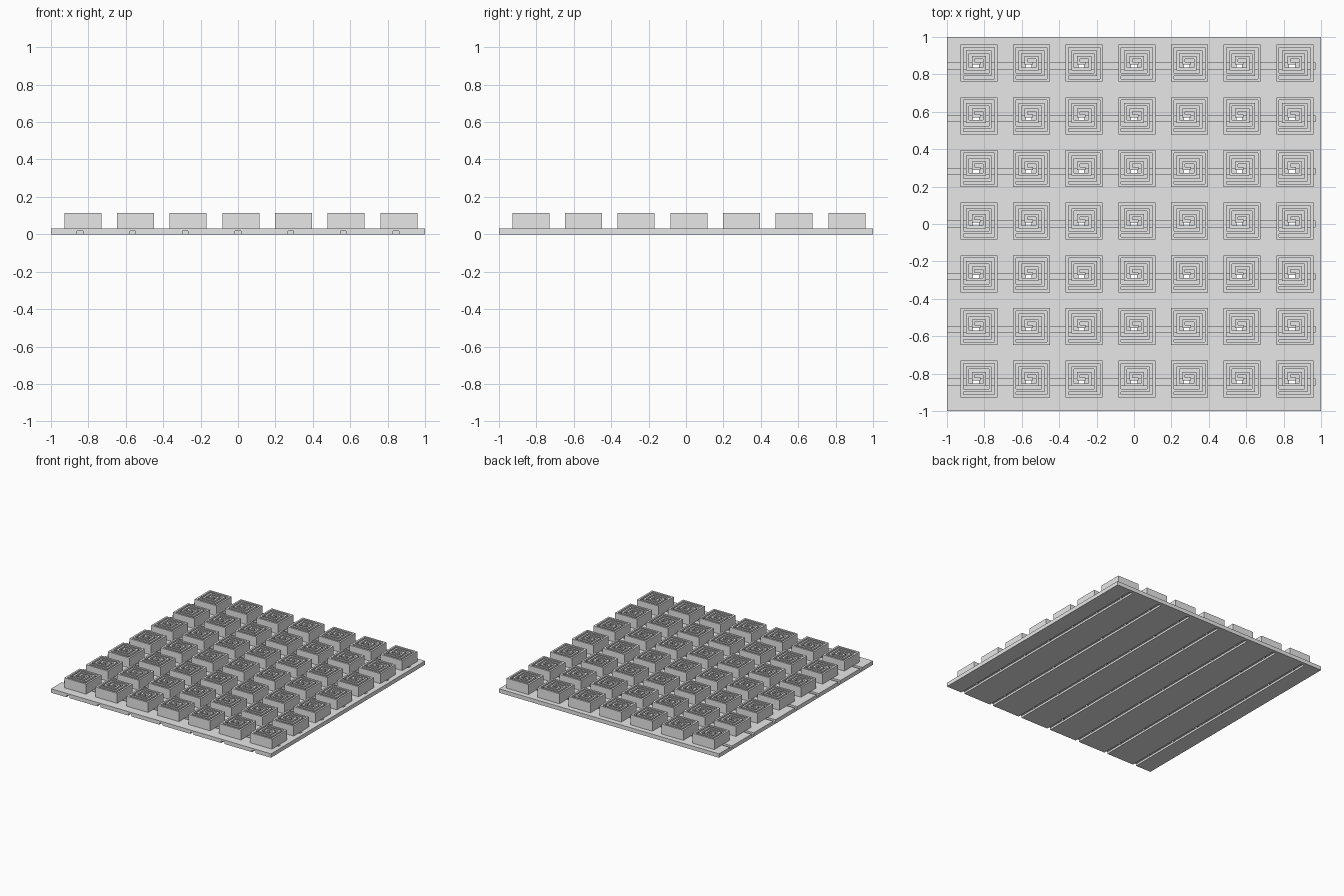
import bpy
import bmesh
from mathutils import Matrix, Vector

if "Cube" in bpy.data.objects:
    bpy.data.objects.remove(bpy.data.objects["Cube"])

U = 0.0152            # channel and wall width
PLATE_TOP = 0.032
BLOCK_TOP = 0.114
PITCH = 0.2815
STEPS = [i * PITCH for i in range(-3, 4)]

grey = bpy.data.materials.new("light_grey")
grey.diffuse_color = (0.8, 0.8, 0.8, 1)
grey.use_nodes = True
grey.node_tree.nodes["Principled BSDF"].inputs["Base Color"].default_value = grey.diffuse_color


def add_object(name, bm):
    mesh = bpy.data.meshes.new(name)
    bm.to_mesh(mesh)
    bm.free()
    mesh.materials.append(grey)
    obj = bpy.data.objects.new(name, mesh)
    bpy.context.collection.objects.link(obj)
    return obj


def add_box(bm, low, high):
    low, high = Vector(low), Vector(high)
    bmesh.ops.create_cube(bm, size=1, matrix=Matrix.Translation((low + high) / 2)
                          @ Matrix.Diagonal((*(high - low), 1)))


# Base plate
bm = bmesh.new()
add_box(bm, (-1, -1, 0), (1, 1, PLATE_TOP))
plate = add_object("base_plate", bm)

# Channels under the plate run in y, channels on top run in x
MID = PLATE_TOP / 2
bottom, top = bmesh.new(), bmesh.new()
for s in STEPS:
    add_box(bottom, (s - U, -1.1, -0.1), (s + U, 0.97, MID + 0.0004))
    add_box(top, (-1.1, s - U, MID - 0.0004), (0.97, s + U, 0.1))
for name, cutter_mesh in (("bottom_channel_cutter", bottom), ("top_channel_cutter", top)):
    cutter = add_object(name, cutter_mesh)
    cutter.hide_render = True
    cutter.hide_set(True)
    cut = plate.modifiers.new(name, 'BOOLEAN')
    cut.operation = 'DIFFERENCE'
    cut.solver = 'EXACT'
    cut.object = cutter

# Spiral path in steps of one channel plus one wall, from the outer end inward
PATH = [(-2, -2), (3, -2), (3, 3), (-2, 3), (-2, -1), (2, -1),
        (2, 2), (-1, 2), (-1, 0), (1, 0), (1, 1), (0, 1)]


def in_channel(point):
    for a, b in zip(PATH, PATH[1:]):
        if all(min(p, q) * 2 * U - U / 2 < c < max(p, q) * 2 * U + U / 2
               for p, q, c in zip(a, b, point)):
            return True
    return False


# Spiral block: a square of 13 by 13 cells with the channel removed, then raised
bm = bmesh.new()
bmesh.ops.create_grid(bm, x_segments=13, y_segments=13, size=6.5 * U,
                      matrix=Matrix.Translation((U, U, PLATE_TOP)))
channel = [f for f in bm.faces if in_channel(f.calc_center_median().xy)]
bmesh.ops.delete(bm, geom=channel, context='FACES')
raised = bmesh.ops.extrude_face_region(bm, geom=bm.faces[:], use_keep_orig=True)
bmesh.ops.translate(bm, vec=(0, 0, BLOCK_TOP - PLATE_TOP),
                    verts=[v for v in raised["geom"] if isinstance(v, bmesh.types.BMVert)])
bmesh.ops.recalc_face_normals(bm, faces=bm.faces[:])
bmesh.ops.dissolve_limit(bm, angle_limit=0.01, verts=bm.verts[:], edges=bm.edges[:])
first = add_object("spiral_block", bm)

# Seven by seven blocks sharing one mesh
for i, y in enumerate(STEPS):
    for j, x in enumerate(STEPS):
        block = first
        if i or j:
            block = first.copy()
            bpy.context.collection.objects.link(block)
        block.location = (x, y, 0)
